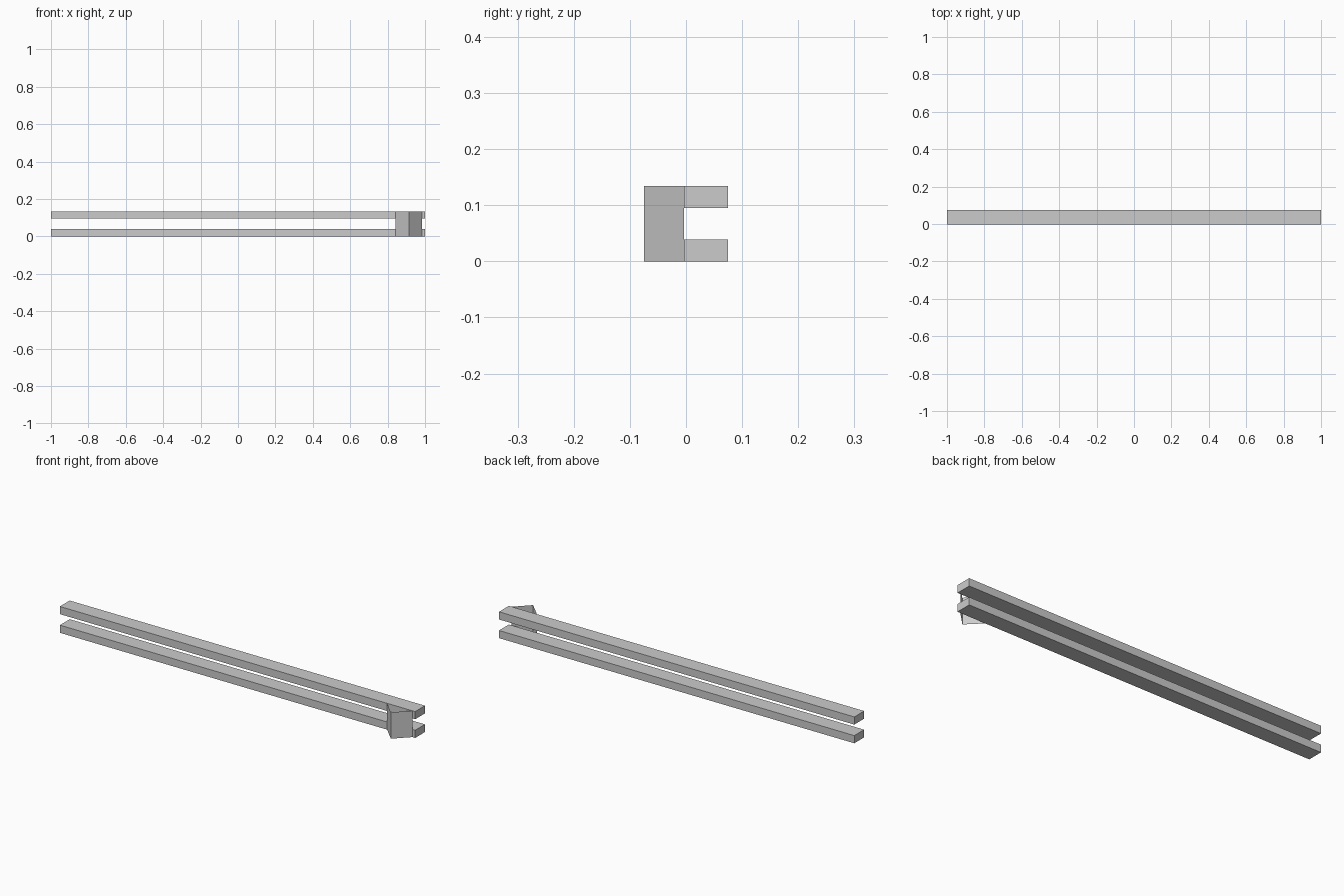
import bpy
import bmesh

default_cube = bpy.data.objects.get("Cube")
if default_cube:
    bpy.data.objects.remove(default_cube, do_unlink=True)

HEIGHT = 0.134       # overall height
RAIL_HEIGHT = 0.039
RAIL_FRONT = -0.004  # front plane of the rails
RAIL_BACK = 0.075

grey = bpy.data.materials.new("plain grey")
grey.use_nodes = True
colour = (0.6, 0.6, 0.6, 1)
grey.diffuse_color = colour
grey.node_tree.nodes["Principled BSDF"].inputs["Base Color"].default_value = colour


def add_object(name, bm):
    mesh = bpy.data.meshes.new(name)
    bm.to_mesh(mesh)
    bm.free()
    mesh.materials.append(grey)
    obj = bpy.data.objects.new(name, mesh)
    bpy.context.collection.objects.link(obj)
    return obj


def add_rail(name, bottom):
    bm = bmesh.new()
    bmesh.ops.create_cube(bm, size=1)
    bmesh.ops.scale(bm, vec=(2, RAIL_BACK - RAIL_FRONT, RAIL_HEIGHT), verts=bm.verts)
    centre = (0, (RAIL_FRONT + RAIL_BACK) / 2, bottom + RAIL_HEIGHT / 2)
    bmesh.ops.translate(bm, vec=centre, verts=bm.verts)
    return add_object(name, bm)


# Two long parallel rails
add_rail("lower_rail", 0)
add_rail("upper_rail", HEIGHT - RAIL_HEIGHT)

# Folded sheet joining the rails, open at the top, bottom and back
bm = bmesh.new()
profile = [(0.842, RAIL_FRONT), (0.913, -0.075), (0.984, RAIL_FRONT)]
points = [bm.verts.new((x, y, 0)) for x, y in profile]
edges = [bm.edges.new(pair) for pair in zip(points, points[1:])]
raised = bmesh.ops.extrude_edge_only(bm, edges=edges)["geom"]
top = [v for v in raised if isinstance(v, bmesh.types.BMVert)]
bmesh.ops.translate(bm, vec=(0, 0, HEIGHT), verts=top)
# Turn the outer sides towards the front
bm.normal_update()
bmesh.ops.reverse_faces(bm, faces=[f for f in bm.faces if f.normal.y > 0])
add_object("folded_bracket", bm)
